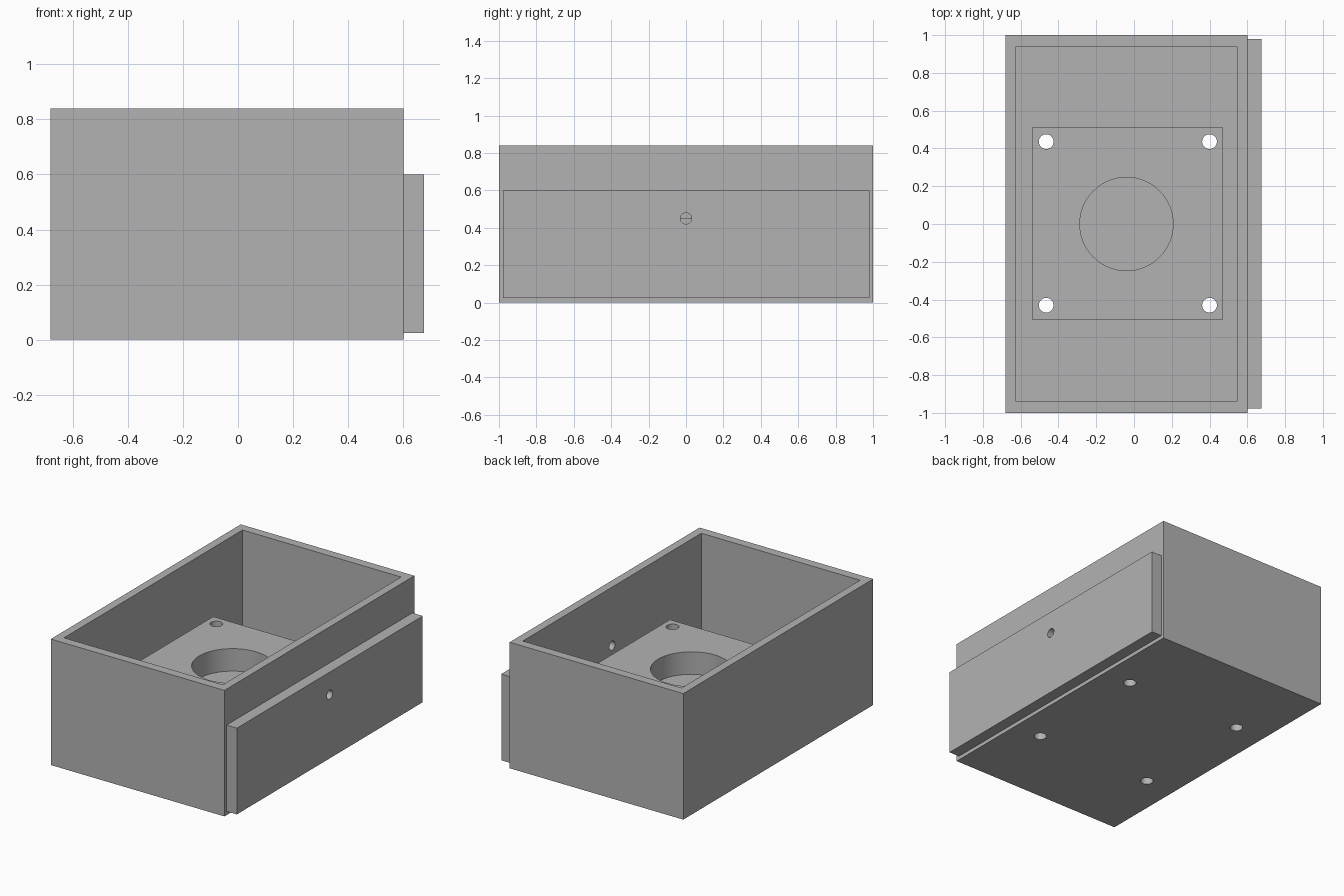
import bpy
import math

if "Cube" in bpy.data.objects:
    bpy.data.objects.remove(bpy.data.objects["Cube"], do_unlink=True)

grey = bpy.data.materials.new("plain_grey")
grey.use_nodes = True
colour = (0.45, 0.45, 0.45, 1)
grey.diffuse_color = colour
grey.node_tree.nodes["Principled BSDF"].inputs["Base Color"].default_value = colour


def box(name, low, high):
    """Box spanning two opposite corners."""
    centre = [(a + b) / 2 for a, b in zip(low, high)]
    bpy.ops.mesh.primitive_cube_add(size=1, location=centre)
    obj = bpy.context.object
    obj.name = name
    obj.scale = [b - a for a, b in zip(low, high)]
    bpy.ops.object.transform_apply(location=True, rotation=False, scale=True)
    obj.data.materials.append(grey)
    return obj


def drill(name, radius, depth, location, rotation=(0, 0, 0), sides=32):
    bpy.ops.mesh.primitive_cylinder_add(
        vertices=sides, radius=radius, depth=depth, location=location, rotation=rotation)
    obj = bpy.context.object
    obj.name = name
    obj.data.materials.append(grey)
    return obj


def cut(target, cutter):
    mod = target.modifiers.new(cutter.name, "BOOLEAN")
    mod.operation = "DIFFERENCE"
    mod.solver = "EXACT"
    mod.object = cutter
    cutter.hide_render = True
    cutter.hide_set(True)
    cutter.display_type = "WIRE"


# Open-topped case, raised motor block and side plate
case = box("case", (-0.68, -1, 0), (0.60, 1, 0.84))
block = box("raised_block", (-0.54, -0.505, 0.06), (0.472, 0.51, 0.45))
plate = box("side_plate", (0.60, -0.978, 0.025), (0.676, 0.98, 0.60))

# Hollow interior
cut(case, box("cavity_cutter", (-0.625, -0.94, 0.06), (0.545, 0.94, 1)))

# Screw holes through the block and the floor
for x in (-0.465, 0.4):
    for y in (-0.43, 0.436):
        hole = drill("screw_hole_cutter", 0.039, 1.2, (x, y, 0.3))
        cut(case, hole)
        cut(block, hole)

# Round blind recess in the block
cut(block, drill("recess_cutter", 0.247, 0.4, (-0.04, 0, 0.5), sides=64))

# Cross hole through the plate and the side wall
cross = drill("cross_hole_cutter", 0.03, 0.2, (0.61, 0, 0.45), (0, math.pi / 2, 0))
cut(plate, cross)
cut(case, cross)

# Bake the cuts and shade the bores smoothly
for obj in (case, block, plate):
    bpy.ops.object.select_all(action="DESELECT")
    obj.select_set(True)
    bpy.context.view_layer.objects.active = obj
    for mod in list(obj.modifiers):
        bpy.ops.object.modifier_apply(modifier=mod.name)
    bpy.ops.object.shade_smooth_by_angle(angle=math.radians(30))

for obj in list(bpy.data.objects):
    if obj.name.split(".")[0].endswith("_cutter"):
        bpy.data.objects.remove(obj, do_unlink=True)
